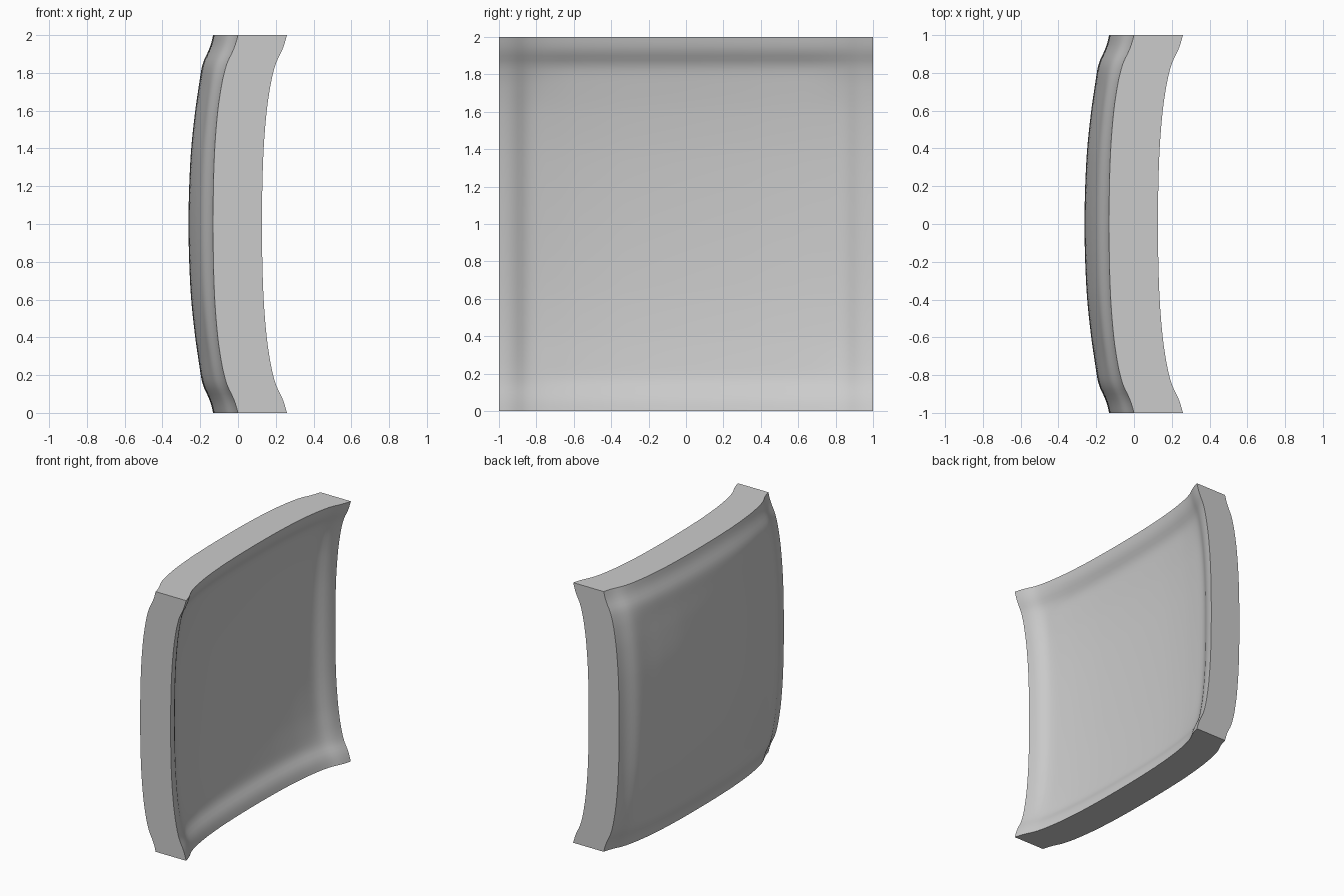
import bpy, bmesh, math

if "Cube" in bpy.data.objects:
    bpy.data.objects.remove(bpy.data.objects["Cube"], do_unlink=True)

THICKNESS = 0.259
SEGMENTS = 80
RIM, OUTER, INNER = 1, 2, 3

# Bulge by distance from the rim: (distance, along a side edge, outer skin, inner skin)
PROFILE = [(0, 0, 0, 0), (.05, .014, .012, .012), (.09, .03, .028, .029),
           (.13, .05, .047, .054), (.17, .065, .06, .071), (.26, .086, .075, .087),
           (.42, .109, .098, .107), (.66, .126, .121, .124), (1, .132, .131, .131)]


def smoothstep(t):
    t = min(max(t, 0), 1)
    return t * t * (3 - 2 * t)


def slope(i, col):
    if i == len(PROFILE) - 1:
        return 0
    a, b = PROFILE[max(i - 1, 0)], PROFILE[i + 1]
    return (b[col] - a[col]) / (b[0] - a[0])


def curve(d, col):
    """Smooth interpolation through one column of the profile."""
    i = 0
    while i < len(PROFILE) - 2 and d > PROFILE[i + 1][0]:
        i += 1
    a, b = PROFILE[i], PROFILE[i + 1]
    span = b[0] - a[0]
    t = (d - a[0]) / span
    s = smoothstep(t)
    tangents = (t * (1 - t) ** 2 * slope(i, col) - t * t * (1 - t) * slope(i + 1, col)) * span
    return a[col] * (1 - s) + b[col] * s + tangents


def bulge(d, other, skin):
    w = smoothstep(other / 0.4)
    return curve(d, RIM) * (1 - w) + curve(d, skin) * w


def shape_skin(verts, skin, offset):
    """Push the verts of one upright skin toward -x."""
    for v in verts:
        dy, dz = max(1 - abs(v.co.y), 0), max(1 - abs(v.co.z - 1), 0)
        v.co.x = offset - bulge(dy, dz, skin) - bulge(dz, dy, skin)


# Upright square grid, extruded into an outer and an inner skin joined by the rim
bm = bmesh.new()
bmesh.ops.create_grid(bm, x_segments=SEGMENTS, y_segments=SEGMENTS, size=1)
for v in bm.verts:
    v.co = (0, v.co.x, v.co.y + 1)
outer = bm.verts[:]
result = bmesh.ops.extrude_face_region(bm, geom=bm.faces[:], use_keep_orig=True)
inner = [g for g in result["geom"] if isinstance(g, bmesh.types.BMVert)]
shape_skin(outer, OUTER, 0)
shape_skin(inner, INNER, THICKNESS)
bmesh.ops.recalc_face_normals(bm, faces=bm.faces[:])

mesh = bpy.data.meshes.new("curved_panel")
bm.to_mesh(mesh)
bm.free()
panel = bpy.data.objects.new("curved_panel", mesh)
bpy.context.collection.objects.link(panel)

# Plain grey
grey = bpy.data.materials.new("light_grey")
grey.use_nodes = True
color = (0.6, 0.6, 0.6, 1)
grey.diffuse_color = color
grey.node_tree.nodes["Principled BSDF"].inputs["Base Color"].default_value = color
mesh.materials.append(grey)

# Smooth skins with a crisp rim
bpy.ops.object.select_all(action="DESELECT")
panel.select_set(True)
bpy.context.view_layer.objects.active = panel
bpy.ops.object.shade_smooth_by_angle(angle=math.radians(35))
